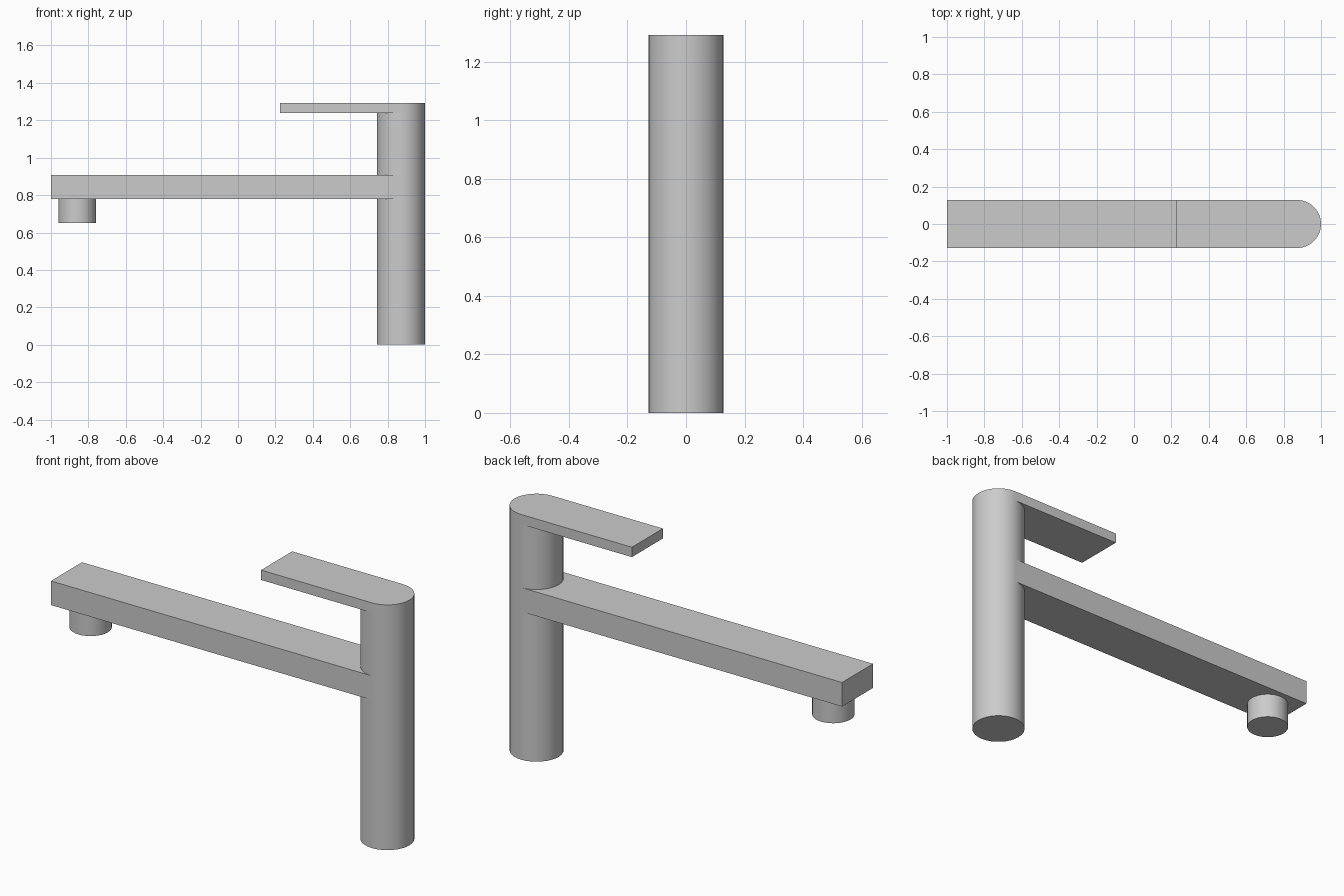
import bpy, bmesh, math

if "Cube" in bpy.data.objects:
    bpy.data.objects.remove(bpy.data.objects["Cube"])

BODY_X, R, SEGS = 0.871, 0.129, 32


def prism(name, outline, z0, z1):
    """Extrude a plan outline upward from z0 to z1."""
    bm = bmesh.new()
    face = bm.faces.new([bm.verts.new((x, y, z0)) for x, y in outline])
    top = bmesh.ops.extrude_face_region(bm, geom=[face])["geom"]
    for v in top:
        if isinstance(v, bmesh.types.BMVert):
            v.co.z = z1
    bmesh.ops.recalc_face_normals(bm, faces=bm.faces)
    mesh = bpy.data.meshes.new(name)
    bm.to_mesh(mesh)
    bm.free()
    obj = bpy.data.objects.new(name, mesh)
    bpy.context.collection.objects.link(obj)
    mesh.shade_smooth()
    mesh.set_sharp_from_angle(angle=math.radians(30))
    return obj


def arc(cx, r, start, end, count):
    angles = [start + (end - start) * i / count for i in range(count + 1)]
    return [(cx + r * math.cos(a), r * math.sin(a)) for a in angles]


def circle(cx, r):
    return arc(cx, r, 0, math.tau, SEGS)[:-1]


# Upright body
prism("body", circle(BODY_X, R), 0, 1.24)

# Lever: flat plate whose rounded end caps the body
half_round = arc(BODY_X, R, -math.pi / 2, math.pi / 2, SEGS // 2)
prism("lever", half_round + [(0.225, R), (0.225, -R)], 1.24, 1.292)

# Spout: straight bar running into the body
prism("spout", [(-1, -R), (BODY_X, -R), (BODY_X, R), (-1, R)], 0.78, 0.907)

# Outlet nozzle below the spout tip
prism("outlet", circle(-0.859, 0.101), 0.652, 0.78)
